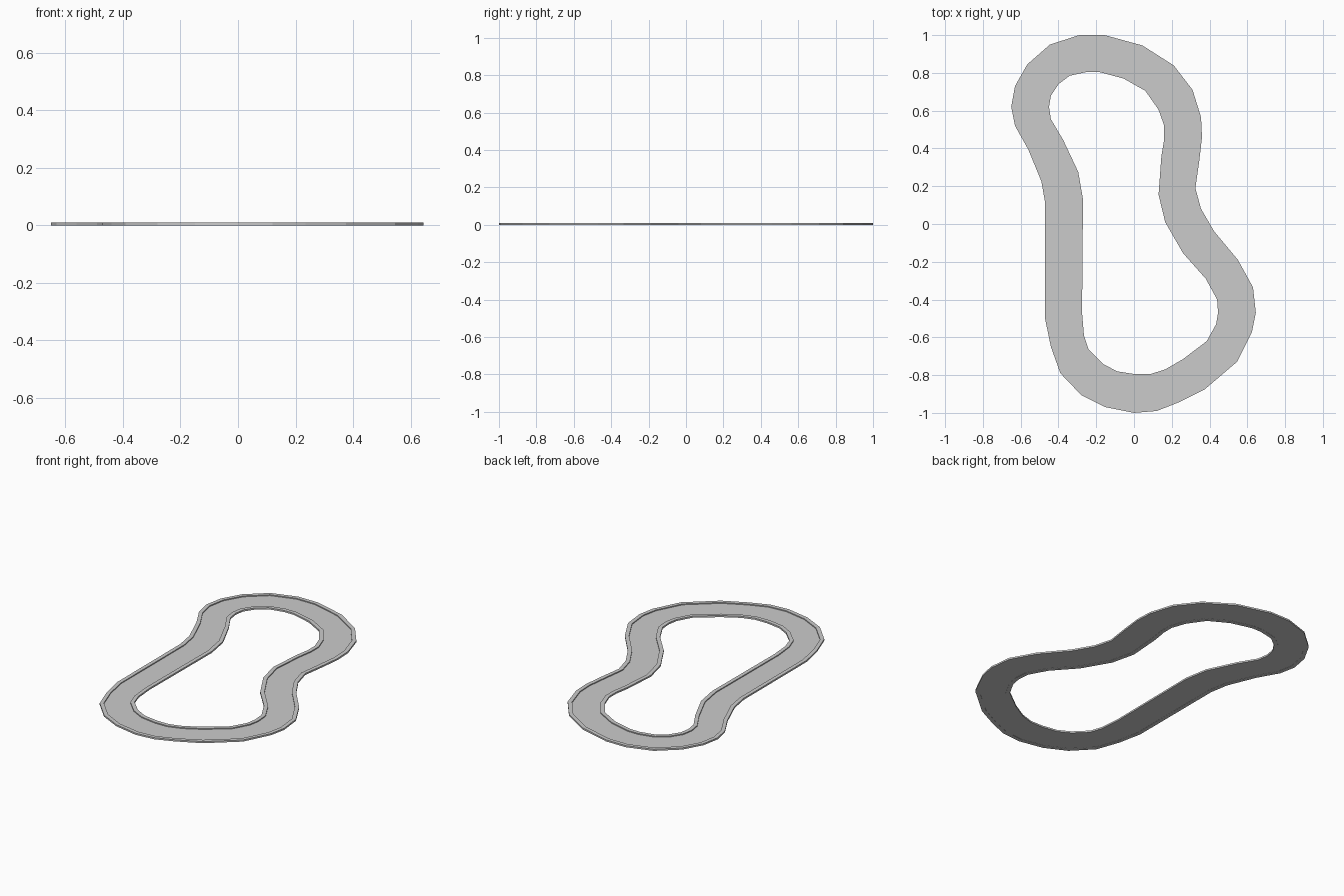
import bpy, bmesh
from mathutils import Vector

# Paired stations round the circuit: outer x, outer y, inner x, inner y
STATIONS = [
    (-.29, 1.0, -.25, .805), (-.155, 1.0, -.185, .805), (.045, .945, -.055, .77),
    (.21, .84, .06, .705), (.31, .71, .13, .605), (.355, .565, .16, .52),
    (.36, .46, .16, .45), (.345, .33, .145, .36), (.325, .19, .13, .155),
    (.355, .08, .165, .01), (.425, -.04, .26, -.155), (.55, -.19, .38, -.29),
    (.63, -.335, .44, -.40), (.645, -.47, .445, -.47), (.625, -.57, .435, -.53),
    (.545, -.73, .385, -.62), (.375, -.875, .26, -.715), (.235, -.945, .165, -.77),
    (.12, -.99, .085, -.795), (0, -1.0, .005, -.795), (-.15, -.97, -.09, -.78),
    (-.28, -.905, -.165, -.74), (-.39, -.79, -.24, -.665), (-.44, -.65, -.265, -.59),
    (-.47, -.505, -.275, -.47), (-.47, .11, -.27, .13), (-.49, .225, -.295, .275),
    (-.56, .395, -.375, .445), (-.63, .52, -.44, .555), (-.65, .62, -.45, .62),
    (-.63, .73, -.44, .68), (-.565, .845, -.40, .74), (-.445, .95, -.34, .785),
]


def band(name, f0, f1, z0, z1):
    """Closed rectangular strip between two fractions of the track width."""
    bm = bmesh.new()
    rings = []
    for ox, oy, ix, iy in STATIONS:
        a, b = Vector((ox, oy, 0)), Vector((ix, iy, 0))
        rings.append([bm.verts.new(a.lerp(b, f) + Vector((0, 0, z)))
                      for f, z in ((f0, z0), (f1, z0), (f1, z1), (f0, z1))])
    for i, r in enumerate(rings):
        s = rings[(i + 1) % len(rings)]
        for k in range(4):
            m = (k + 1) % 4
            bm.faces.new((r[k], r[m], s[m], s[k]))
    bmesh.ops.recalc_face_normals(bm, faces=bm.faces)
    mesh = bpy.data.meshes.new(name)
    bm.to_mesh(mesh)
    bm.free()
    obj = bpy.data.objects.new(name, mesh)
    bpy.context.collection.objects.link(obj)


# Raised kerbs on both edges with the road sunk between them
band("outer_kerb", 0, .12, 0, .01)
band("road_surface", .12, .88, .001, .004)
band("inner_kerb", .88, 1, 0, .01)
